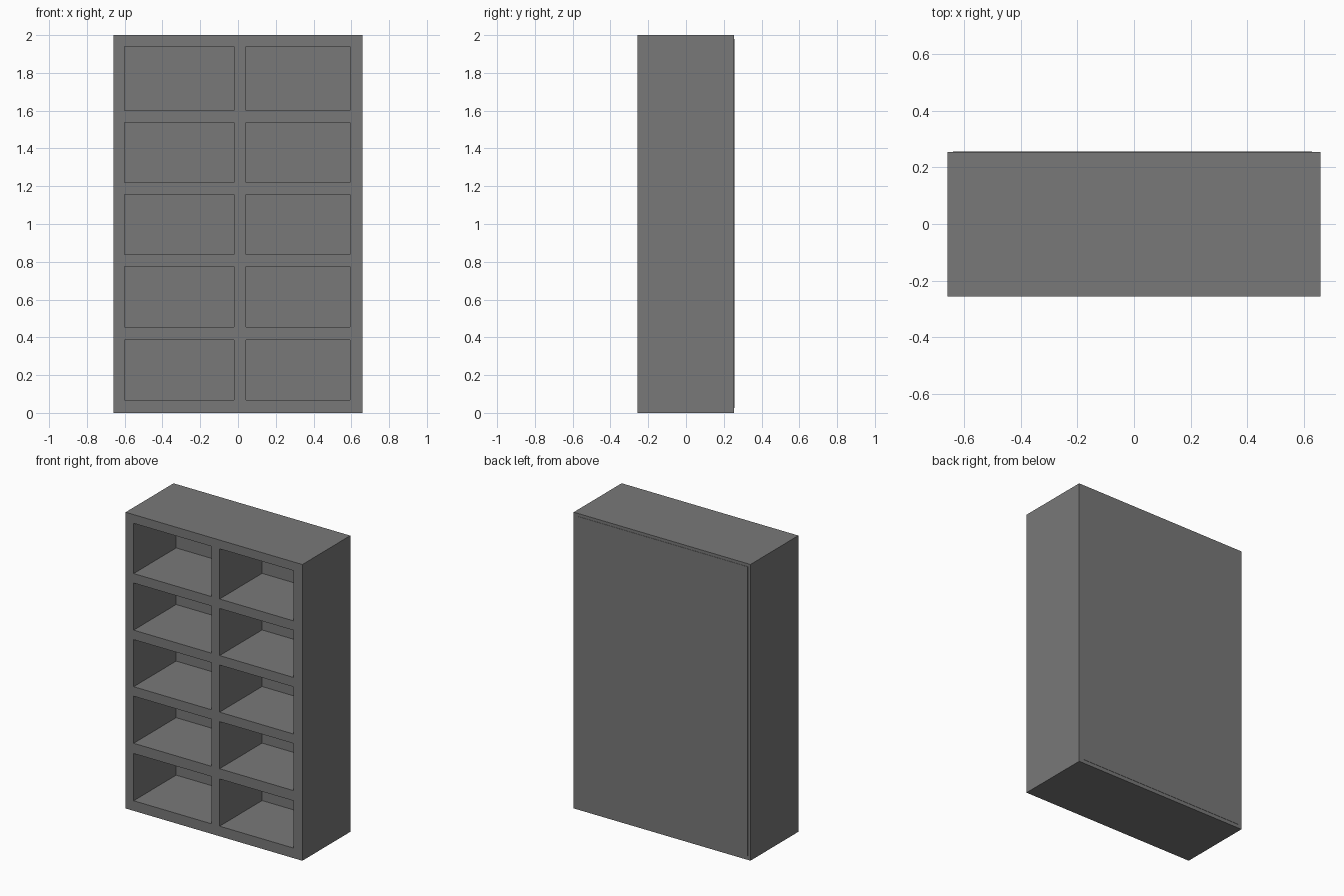
import bpy

cube = bpy.data.objects.get("Cube")
if cube:
    bpy.data.objects.remove(cube, do_unlink=True)

# Single flat grey
grey = bpy.data.materials.new("mid_grey")
grey.use_nodes = True
colour = (0.19, 0.19, 0.19, 1)
grey.diffuse_color = colour
grey.node_tree.nodes["Principled BSDF"].inputs["Base Color"].default_value = colour


def board(name, x, y, z):
    """Add a box spanning the given (low, high) ranges."""
    spans = (x, y, z)
    bpy.ops.mesh.primitive_cube_add(size=1, location=[(a + b) / 2 for a, b in spans])
    obj = bpy.context.object
    obj.name = name
    obj.scale = [b - a for a, b in spans]
    bpy.ops.object.transform_apply(location=False, rotation=False, scale=True)
    obj.data.materials.append(grey)
    return obj


HALF_W, FRONT, BACK, HEIGHT = 0.66, -0.256, 0.255, 2.0
LEFT_IN, RIGHT_IN = 0.594, -0.60      # inner faces of the side walls
DIVIDER = (-0.02, 0.042)
INNER_BACK = 0.197
depth = (FRONT, BACK)
inside = (FRONT, INNER_BACK)

# Side walls and central divider
board("left_side", (LEFT_IN, HALF_W), depth, (0, HEIGHT))
board("right_side", (-HALF_W, RIGHT_IN), depth, (0, HEIGHT))

# Horizontal boards; the bays lie between them
levels = [(0, 0.068), (0.387, 0.456), (0.774, 0.838),
          (1.156, 1.22), (1.538, 1.602), (1.941, HEIGHT)]
board("bottom_board", (RIGHT_IN, LEFT_IN), depth, levels[0])
board("top_board", (RIGHT_IN, LEFT_IN), depth, levels[-1])
board("divider", DIVIDER, inside, (levels[0][1], levels[-1][0]))
for i, level in enumerate(levels[1:-1], 1):
    board(f"left_shelf_{i}", (DIVIDER[1], LEFT_IN), inside, level)
    board(f"right_shelf_{i}", (RIGHT_IN, DIVIDER[0]), inside, level)

# Back panel closing the bays, with a thin sheet standing just proud behind
board("back_panel", (RIGHT_IN, LEFT_IN), (INNER_BACK, BACK), (levels[0][1], levels[-1][0]))
board("back_sheet", (-0.64, 0.63), (BACK, BACK + 0.002), (0.025, HEIGHT - 0.02))
